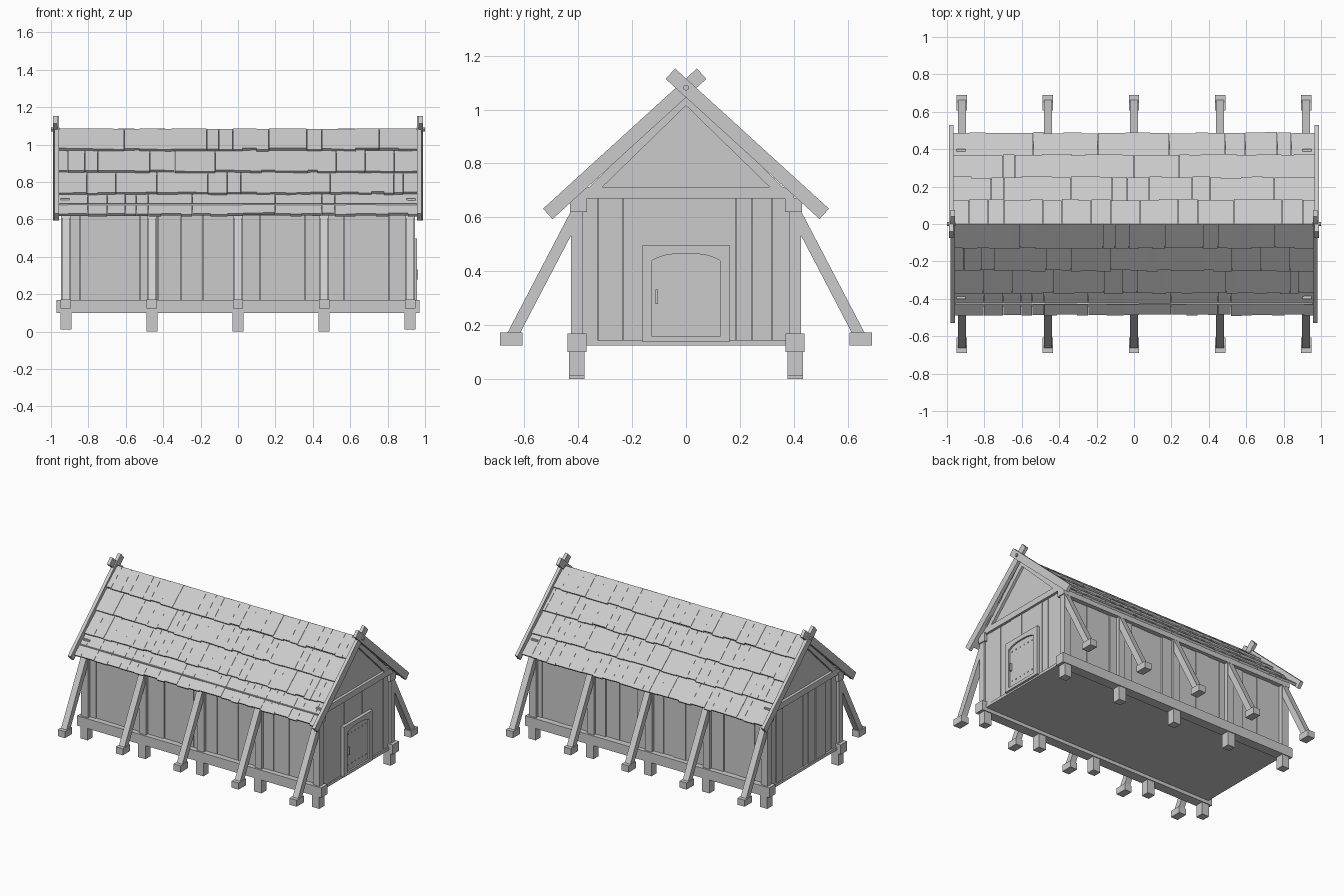
import bpy, bmesh, math, random
from mathutils import Vector

if "Cube" in bpy.data.objects:
    bpy.data.objects.remove(bpy.data.objects["Cube"])

random.seed(4)
wood = bpy.data.materials.new("pale grey timber")
wood.diffuse_color = (0.6, 0.6, 0.6, 1)
wood.use_nodes = True
wood.node_tree.nodes["Principled BSDF"].inputs["Base Color"].default_value = wood.diffuse_color


def finish(name, bm):
    bmesh.ops.recalc_face_normals(bm, faces=bm.faces)
    me = bpy.data.meshes.new(name)
    bm.to_mesh(me)
    bm.free()
    me.materials.append(wood)
    ob = bpy.data.objects.new(name, me)
    bpy.context.collection.objects.link(ob)
    return ob


def prism(bm, pts, x0, x1):
    """Extrude a (y, z) outline along x."""
    a = [bm.verts.new((x0, y, z)) for y, z in pts]
    b = [bm.verts.new((x1, y, z)) for y, z in pts]
    bm.faces.new(a)
    bm.faces.new(b[::-1])
    n = len(pts)
    for i in range(n):
        j = (i + 1) % n
        bm.faces.new((a[i], b[i], b[j], a[j]))


def add_box(bm, x0, x1, y0, y1, z0, z1):
    prism(bm, [(y0, z0), (y1, z0), (y1, z1), (y0, z1)], x0, x1)


def box(name, *lim):
    bm = bmesh.new()
    add_box(bm, *lim)
    return finish(name, bm)


def shape(name, pts, x0, x1):
    bm = bmesh.new()
    prism(bm, pts, x0, x1)
    return finish(name, bm)


def bar(p, q, w):
    """Outline of a straight timber of width w from p to q."""
    p, q = Vector(p), Vector(q)
    d = (q - p).normalized() * w / 2
    n = Vector((-d.y, d.x))
    return [tuple(v) for v in (p + n, q + n, q - n, p - n)]


def widths(a, b, lo, hi):
    """Random board edges filling a to b."""
    cuts = [a]
    while cuts[-1] < b - hi:
        cuts.append(cuts[-1] + random.uniform(lo, hi))
    return cuts + [b]


# Floor
box("floor", -0.94, 0.94, -0.4, 0.4, 0.125, 0.145)

# Long sides: sill, wall plate, posts, feet, braces and pads
bays = [-0.92, -0.46, 0, 0.46, 0.92]
for s, side in ((-1, "front"), (1, "back")):
    def span(a, b):
        return sorted((s * a, s * b))
    box(side + "_sill", -0.97, 0.97, *span(0.37, 0.44), 0.10, 0.17)
    box(side + "_wall_plate", -0.955, 0.955, *span(0.367, 0.43), 0.62,
        0.684 if s < 0 else 0.672)
    for i, x in enumerate(bays):
        low = 0.012 if abs(x) > 0.9 else 0
        box(f"{side}_foot_{i}", x - 0.029, x + 0.029, *span(0.376, 0.434), low, 0.11)
        box(f"{side}_post_{i}", x - 0.027, x + 0.027, *span(0.383, 0.427), 0.16, 0.63)
        box(f"{side}_brace_pad_{i}", x - 0.028, x + 0.028, *span(0.607, 0.69), 0.125, 0.172)
        shape(f"{side}_brace_{i}", bar((s * 0.645, 0.16), (s * 0.405, 0.62), 0.042),
              x - 0.022, x + 0.022)
    # Upright wall boards
    bm = bmesh.new()
    cuts = widths(-0.93, 0.93, 0.07, 0.13)
    for a, b in zip(cuts, cuts[1:]):
        o = random.uniform(-0.004, 0.004) * (1 if s < 0 else 2)
        add_box(bm, a + 0.0007, b - 0.0007, *span(0.378, 0.402 + o), 0.145, 0.64)
    finish(side + "_wall_boards", bm)

# Gable ends: boards, tie beam, rafters, panel, crossed bargeboards, peg
for s, end in ((1, "right"), (-1, "left")):
    def xs(a, b):
        return sorted((s * a, s * b))
    bm = bmesh.new()
    cuts = widths(-0.39, 0.39, 0.06, 0.11)
    for a, b in zip(cuts, cuts[1:]):
        o = random.uniform(-0.003, 0.003) * (1 if s > 0 else 2.2)
        x0, x1 = xs(0.905, 0.932 + o)
        add_box(bm, x0, x1, a + 0.0007, b - 0.0007, 0.142 + o / 2, 0.68)
    finish(end + "_wall_boards", bm)
    box(end + "_tie_beam", *xs(0.90, 0.95), -0.40, 0.40, 0.67, 0.713)
    shape(end + "_gable_panel", [(-0.36, 0.69), (0.36, 0.69), (0, 1.04)], *xs(0.905, 0.93))
    for t in (-1, 1):
        shape(f"{end}_rafter_{t}", [(0, 1.015), (0, 1.066), (t * 0.40, 0.672),
                                    (t * 0.352, 0.672)], *xs(0.90, 0.949))
        off = 0.004 * t
        shape(f"{end}_bargeboard_{t}", bar((t * 0.513, 0.613), (-t * 0.058, 1.133), 0.052),
              *xs(0.962 + off, 0.985 + off))
    bm = bmesh.new()
    prism(bm, [(0.011 * math.cos(k * math.pi / 4), 1.081 + 0.011 * math.sin(k * math.pi / 4))
               for k in range(8)], *xs(0.955, 1.0))
    finish(end + "_ridge_peg", bm)

# Roof: four overlapping courses of boards on each slope
rows = [0, 0.13, 0.25, 0.37, 0.487]
for s, side in ((-1, "front"), (1, "back")):
    for r in range(4):
        bm = bmesh.new()
        ya = max(0, rows[r] - 0.012)
        cuts = widths(-0.972, 0.97, 0.05, 0.11)
        for a, b in zip(cuts, cuts[1:]):
            yb = rows[r + 1] + random.uniform(-0.004, 0.004)
            h = random.uniform(-0.0015, 0.0015)
            za, zb = 1.084 - 0.97 * ya + h, 1.103 - 0.97 * yb + h
            prism(bm, [(s * ya, za), (s * yb, zb), (s * (yb - 0.011), zb - 0.012),
                       (s * ya, za - 0.017)], a + 0.0004, b - 0.0004)
        finish(f"{side}_roof_course_{r}", bm)

# Door with arched head on the right end
arch = [(-0.126 + 0.252 * k / 10, 0.465 - 0.025 * abs(k / 5 - 1) ** 3) for k in range(11)]
shape("door", [(-0.126, 0.158)] + arch + [(0.126, 0.158)], 0.92, 0.945)
for t in (-1, 1):
    y0, y1 = sorted((t * 0.126, t * 0.162))
    box(f"door_jamb_{t}", 0.92, 0.957, y0, y1, 0.137, 0.441)
box("door_threshold", 0.92, 0.957, -0.126, 0.126, 0.137, 0.158)
shape("door_head", [(-0.162, 0.44)] + arch + [(0.162, 0.44), (0.162, 0.497), (-0.162, 0.497)],
      0.92, 0.957)
box("door_handle", 0.94, 0.962, -0.114, -0.103, 0.278, 0.332)
bm = bmesh.new()
for z in (0.20, 0.42):
    for k in range(6):
        y = -0.1 + 0.04 * k
        add_box(bm, 0.944, 0.949, y - 0.003, y + 0.003, z - 0.003, z + 0.003)
finish("door_studs", bm)
